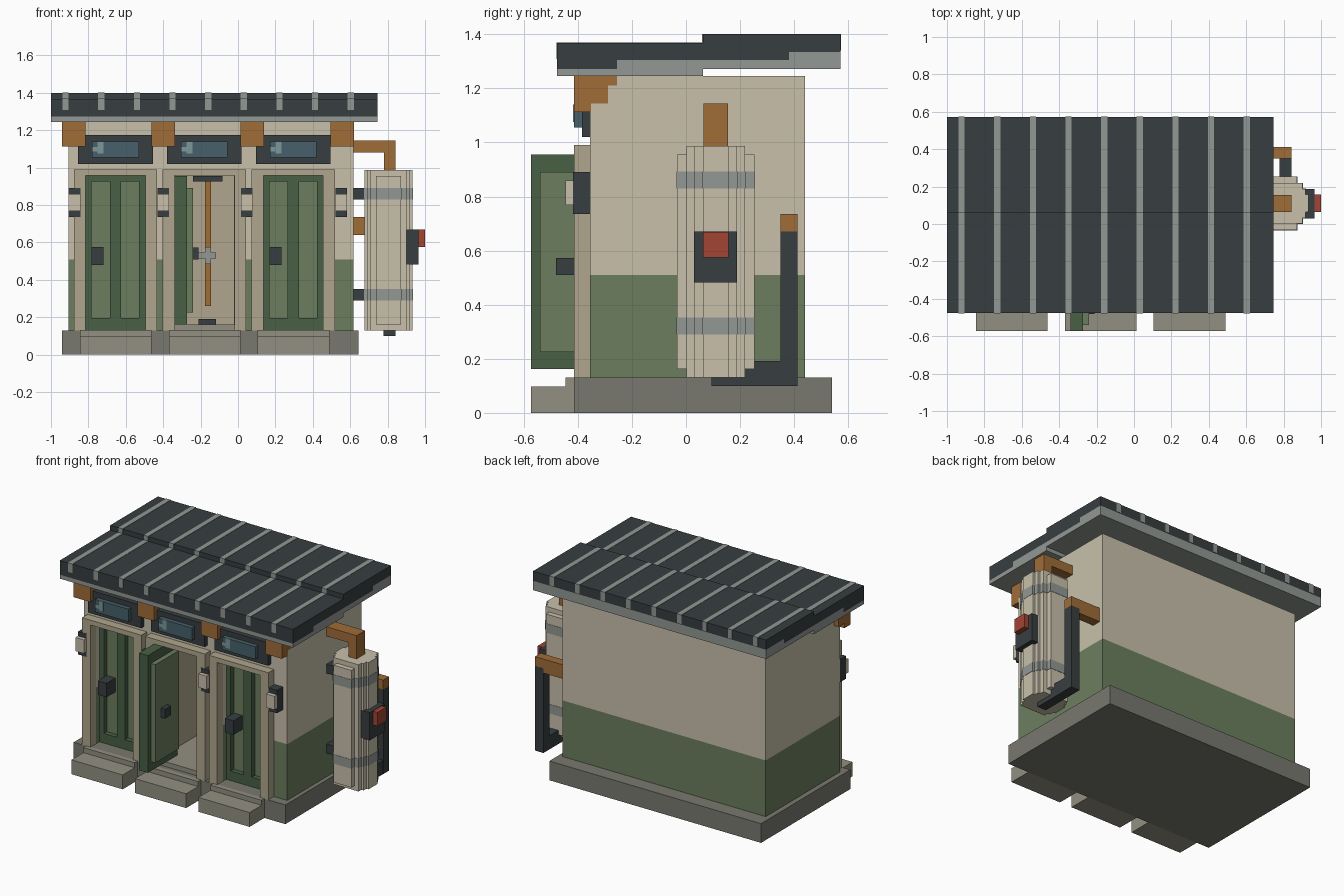
import bpy, bmesh

def mat(name, r, g, b):
    m = bpy.data.materials.new(name)
    m.diffuse_color = [(c / 255) ** 2.2 for c in (r, g, b)] + [1]
    return m

CREAM = mat("cream", 199, 191, 170)
TAN = mat("tan", 174, 165, 140)
GREEN = mat("green", 107, 125, 95)
DARKGREEN = mat("dark_green", 74, 96, 70)
DARK = mat("charcoal", 58, 64, 66)
GREY = mat("grey", 145, 151, 146)
STONE = mat("stone", 120, 120, 111)
STEP = mat("step_stone", 145, 143, 129)
WOOD = mat("copper_brown", 158, 108, 58)
GLASS = mat("glass", 72, 96, 106)
SHINE = mat("glass_shine", 125, 150, 150)
RED = mat("red", 160, 70, 55)

def prism(name, pts, lo, hi, m, axis="z"):
    """Extrude a closed outline along z (xy points) or x (yz points)."""
    place = (lambda p, t: (p[0], p[1], t)) if axis == "z" else (lambda p, t: (t, p[0], p[1]))
    bm = bmesh.new()
    a = [bm.verts.new(place(p, lo)) for p in pts]
    b = [bm.verts.new(place(p, hi)) for p in pts]
    bm.faces.new(a)
    bm.faces.new(b)
    for i in range(len(pts)):
        j = (i + 1) % len(pts)
        bm.faces.new((a[i], a[j], b[j], b[i]))
    bmesh.ops.recalc_face_normals(bm, faces=bm.faces)
    me = bpy.data.meshes.new(name)
    bm.to_mesh(me)
    bm.free()
    ob = bpy.data.objects.new(name, me)
    if m:
        me.materials.append(m)
    bpy.context.collection.objects.link(ob)
    return ob

def box(name, x0, x1, y0, y1, z0, z1, m):
    return prism(name, [(x0, y0), (x1, y0), (x1, y1), (x0, y1)], z0, z1, m)

BAYS = (-0.655, -0.18, 0.295)   # bay centres
HW = 0.16                       # half door opening

# Plinth and walls
box("plinth", -0.94, 0.645, -0.415, 0.54, 0, 0.13, STONE)
walls = [box("lower_wall", -0.905, 0.617, -0.355, 0.44, 0.13, 0.51, GREEN),
         box("upper_wall", -0.905, 0.617, -0.355, 0.44, 0.51, 1.245, CREAM)]

for i, c in enumerate(BAYS):
    is_open = i == 1
    l, r = c - HW, c + HW
    # Doorway recess cut into the walls
    cut = box("doorway_cutter", l, r, -0.5, 0.1 if is_open else -0.25, 0.1, 0.957, None)
    cut.hide_render = True
    cut.hide_viewport = True
    for w in walls:
        b = w.modifiers.new("doorway", "BOOLEAN")
        b.operation, b.solver, b.object = "DIFFERENCE", "EXACT", cut
    # Door frame
    for s, x in (("left", l - 0.0625), ("right", r)):
        box(f"{s}_jamb", x, x + 0.0625, -0.415, -0.355, 0.13, 0.957, TAN)
    box("door_lintel", l - 0.0625, r + 0.0625, -0.415, -0.355, 0.957, 0.99, TAN)
    # Step and sill
    box("step", c - 0.19, c + 0.193, -0.573, -0.415, 0, 0.097, STEP)
    box("sill", c - 0.19, c + 0.193, -0.445, -0.412, 0.097, 0.131, STEP)
    # Transom window
    box("window_frame", c - 0.2, c + 0.2, -0.385, -0.355, 1.02, 1.175, DARK)
    box("window_glass", c - 0.125, c + 0.125, -0.415, -0.385, 1.055, 1.14, GLASS)
    box("window_shine", c - 0.095, c - 0.063, -0.417, -0.41, 1.075, 1.14, SHINE)
    box("window_shine_bar", c - 0.125, c - 0.063, -0.417, -0.41, 1.085, 1.11, SHINE)
    if not is_open:
        # Closed door with raised border, middle stile and handle
        box("door_panel", l, r, -0.285, -0.25, 0.13, 0.957, GREEN)
        for x in (l, r - 0.033):
            box("door_stile", x, x + 0.033, -0.318, -0.285, 0.13, 0.957, DARKGREEN)
        box("door_middle_stile", c - 0.03, c + 0.03, -0.318, -0.285, 0.195, 0.925, DARKGREEN)
        box("door_top_rail", l + 0.033, r - 0.033, -0.318, -0.285, 0.925, 0.957, DARKGREEN)
        box("door_bottom_rail", l + 0.033, r - 0.033, -0.318, -0.285, 0.13, 0.195, DARKGREEN)
        box("door_handle", l + 0.033, l + 0.097, -0.38, -0.285, 0.48, 0.575, DARK)
    else:
        # Open stall: lining, floor and shower pipe
        box("stall_back", l, r, 0.08, 0.11, 0.13, 0.957, TAN)
        for x in (l - 0.01, r - 0.002):
            box("stall_side", x, x + 0.012, -0.354, 0.1, 0.13, 0.957, TAN)
        box("stall_floor", l, r, -0.38, 0.1, 0.1, 0.162, STEP)
        box("drain", c - 0.03, c + 0.063, -0.06, 0.03, 0.16, 0.19, DARK)
        box("shower_pipe", c + 0.003, c + 0.035, 0.045, 0.08, 0.26, 0.93, WOOD)
        box("shower_head", c - 0.06, c + 0.097, -0.02, 0.08, 0.925, 0.955, DARK)
        box("valve_bar", c - 0.03, c + 0.063, 0.015, 0.045, 0.515, 0.545, GREY)
        box("valve_stem", c + 0.003, c + 0.035, 0.015, 0.045, 0.485, 0.575, GREY)
        # Door swung outward
        box("open_door", l, l + 0.067, -0.573, -0.255, 0.162, 0.955, DARKGREEN)
        box("open_door_panel", l + 0.067, l + 0.1, -0.54, -0.288, 0.225, 0.89, GREEN)
        box("open_door_handle", l + 0.1, l + 0.13, -0.48, -0.415, 0.51, 0.573, DARK)

# Wall lamps
for x in (-0.905, -0.43, 0.015, 0.522):
    box("lamp_plate", x, x + 0.062, -0.418, -0.355, 0.735, 0.89, DARK)
    box("lamp_glow", x, x + 0.062, -0.445, -0.418, 0.768, 0.86, CREAM)

# Stepped eave brackets
for x in (-0.94, -0.462, 0.013, 0.495):
    prism("eave_bracket", [(-0.415, 1.112), (-0.352, 1.112), (-0.352, 1.145), (-0.288, 1.145),
          (-0.288, 1.21), (-0.255, 1.21), (-0.255, 1.246), (-0.415, 1.246)],
          x, x + 0.125, WOOD, "x")

# Stepped roof: grey underlayer, dark sheet, ribs
prism("roof_underlay", [(-0.477, 1.245), (0.062, 1.245), (0.062, 1.272), (0.572, 1.272),
      (0.572, 1.335), (0.38, 1.335), (0.38, 1.305), (-0.255, 1.305), (-0.255, 1.272),
      (-0.477, 1.272)], -1, 0.745, GREY, "x")
prism("roof_sheet", [(-0.477, 1.272), (-0.255, 1.272), (-0.255, 1.305), (0.38, 1.305),
      (0.38, 1.335), (0.572, 1.335), (0.572, 1.4), (0.062, 1.4), (0.062, 1.368),
      (-0.477, 1.368)], -1, 0.745, DARK, "x")
for i in range(9):
    x = -0.938 + i * 0.1905
    prism("roof_rib", [(-0.479, 1.308), (0.05, 1.308), (0.05, 1.34), (0.574, 1.34),
          (0.574, 1.402), (0.06, 1.402), (0.06, 1.37), (-0.479, 1.37)], x, x + 0.033, GREY, "x")

# Water tank with stepped round section
TX, TY = 0.805, 0.11
def stepped(corners, grow=0.0):
    quad = []
    for i, (x, y) in enumerate(corners):
        quad.append((x + grow, (corners[i - 1][1] if i else 0) + (grow if i else 0)))
        quad.append((x + grow, y + grow))
    quad = quad[1:]
    half = quad + [(-x, y) for x, y in reversed(quad)]
    return [(TX + x, TY + y) for x, y in half + [(-x, -y) for x, y in half]]

CORNERS = [(0.128, 0.047), (0.112, 0.078), (0.096, 0.108), (0.066, 0.143)]
prism("tank", stepped(CORNERS), 0.162, 0.955, CREAM)
for z in (0.13, 0.955):
    prism("tank_cap", stepped(CORNERS[:3]), z, z + 0.032, CREAM)
for z in (0.29, 0.83):
    prism("tank_band", stepped(CORNERS, 0.002), z, z + 0.062, GREY)
    box("tank_clamp", 0.615, 0.69, 0.065, 0.155, z, z + 0.062, DARK)

# Tank pipework
box("top_pipe_riser", 0.78, 0.842, 0.065, 0.155, 0.98, 1.145, WOOD)
box("top_pipe", 0.615, 0.78, 0.065, 0.155, 1.082, 1.145, WOOD)
box("side_pipe", 0.615, 0.842, 0.35, 0.412, 0.64, 0.735, WOOD)
box("down_pipe", 0.778, 0.843, 0.349, 0.413, 0.1, 0.67, DARK)
box("bottom_pipe", 0.778, 0.842, 0.22, 0.35, 0.1, 0.192, DARK)
box("tank_outlet", 0.778, 0.842, 0.095, 0.22, 0.1, 0.132, DARK)

# Heater control
box("control_box", 0.9, 0.965, 0.03, 0.187, 0.575, 0.67, DARK)
box("control_base", 0.9, 0.965, 0.03, 0.187, 0.482, 0.575, DARK)
box("control_button", 0.965, 1.0, 0.063, 0.157, 0.575, 0.668, RED)
